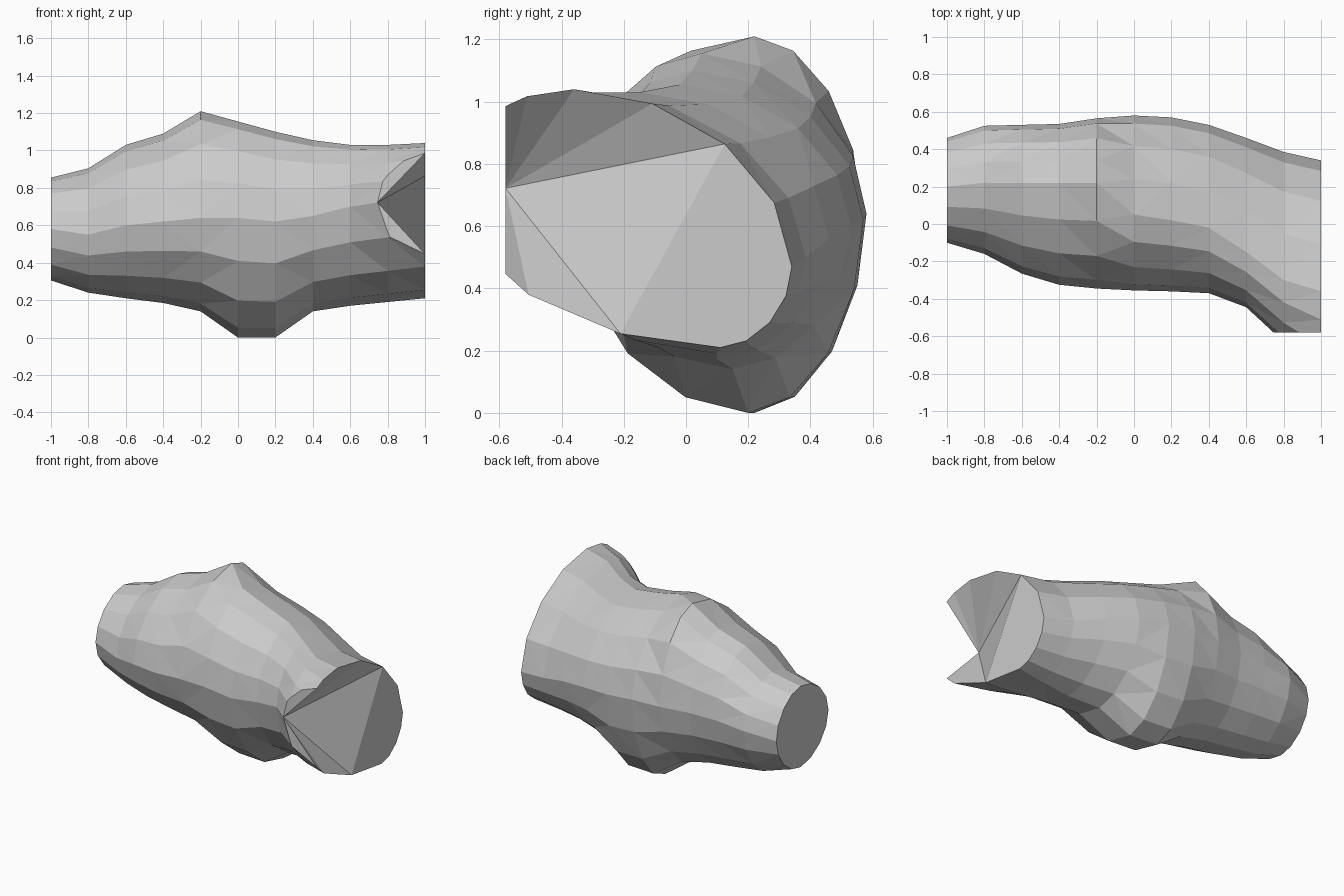
import bpy, bmesh, math
from mathutils import Vector

if "Cube" in bpy.data.objects:
    bpy.data.objects.remove(bpy.data.objects["Cube"])

# Cross-sections every 0.2 along x:
# front y, z | back y, z | crest y, z | belly y, z
SECTIONS = [
    (-.10, .58, .46, .58, .20, .855, .20, .305),
    (-.16, .55, .525, .62, .22, .905, .20, .24),
    (-.265, .60, .53, .64, .22, 1.03, .20, .21),
    (-.325, .62, .535, .64, .22, 1.09, .20, .185),
    (-.345, .64, .565, .64, .22, 1.21, .20, .14),
    (-.355, .64, .58, .64, .05, 1.155, .22, 0),
    (-.36, .62, .57, .62, .02, 1.10, .20, 0),
    (-.37, .65, .53, .60, -.02, 1.055, .15, .14),
    (-.445, .70, .46, .56, -.15, 1.03, .10, .17),
    (-.63, .73, .385, .50, -.30, 1.03, .10, .19),
    (-.78, .76, .34, .47, -.36, 1.04, .11, .21),
]
STEPS = 4          # facets per quarter
POWER = 2 / 1.88   # slightly straighter than an ellipse
FRONT = -0.58      # flat plane that trims the flared corner


def section_points(s):
    """Four quarter arcs through the extreme points of a section."""
    p = [Vector((s[i], s[i + 1])) for i in (2, 4, 0, 6)]  # back, crest, front, belly
    pts = []
    for q in range(4):
        a, b = p[q], p[(q + 1) % 4]
        corner = Vector((b.x, a.y)) if q % 2 == 0 else Vector((a.x, b.y))
        for k in range(STEPS):
            t = math.pi / 2 * k / STEPS
            pts.append(corner + (a - corner) * math.cos(t) ** POWER
                       + (b - corner) * math.sin(t) ** POWER)
    return pts


bm = bmesh.new()

# Lofted skin
rings = [[bm.verts.new((-1 + .2 * i, p.x, p.y)) for p in section_points(s)]
         for i, s in enumerate(SECTIONS)]
n = 4 * STEPS
for r0, r1 in zip(rings, rings[1:]):
    for k in range(n):
        bm.faces.new((r0[k], r0[(k + 1) % n], r1[(k + 1) % n], r1[k]))
bm.faces.new(rings[0])

# Trim the flared corner at the front plane
bmesh.ops.triangulate(bm, faces=bm.faces[:])
bmesh.ops.bisect_plane(bm, geom=bm.verts[:] + bm.edges[:] + bm.faces[:], dist=1e-5,
                       plane_co=(0, FRONT, 0), plane_no=(0, 1, 0), clear_inner=True)

# Flat end cap, then a fan running back into the notch tip
rim = [e for e in bm.edges if e.is_boundary]
rim_verts = {v for e in rim for v in e.verts}
tip = min(rim_verts, key=lambda v: v.co.x)


def on_cap(v):
    return v.co.x > .999 and (v.co.y + .42) * .52 - (v.co.z - .42) * .35 > 0


cap = [v for v in rim_verts if on_cap(v)]
upper = max(cap, key=lambda v: v.co.z)
lower = min((v for v in cap if v.co.z < .6), key=lambda v: v.co.y)
for e in rim:
    a, b = e.verts
    hub = upper if on_cap(a) and on_cap(b) else tip
    if hub not in (a, b):
        bm.faces.new((a, b, hub))
bm.faces.new((tip, upper, lower))

bmesh.ops.recalc_face_normals(bm, faces=bm.faces[:])
mesh = bpy.data.meshes.new("faceted_body")
bm.to_mesh(mesh)
bm.free()
body = bpy.data.objects.new("faceted_body", mesh)
bpy.context.collection.objects.link(body)
